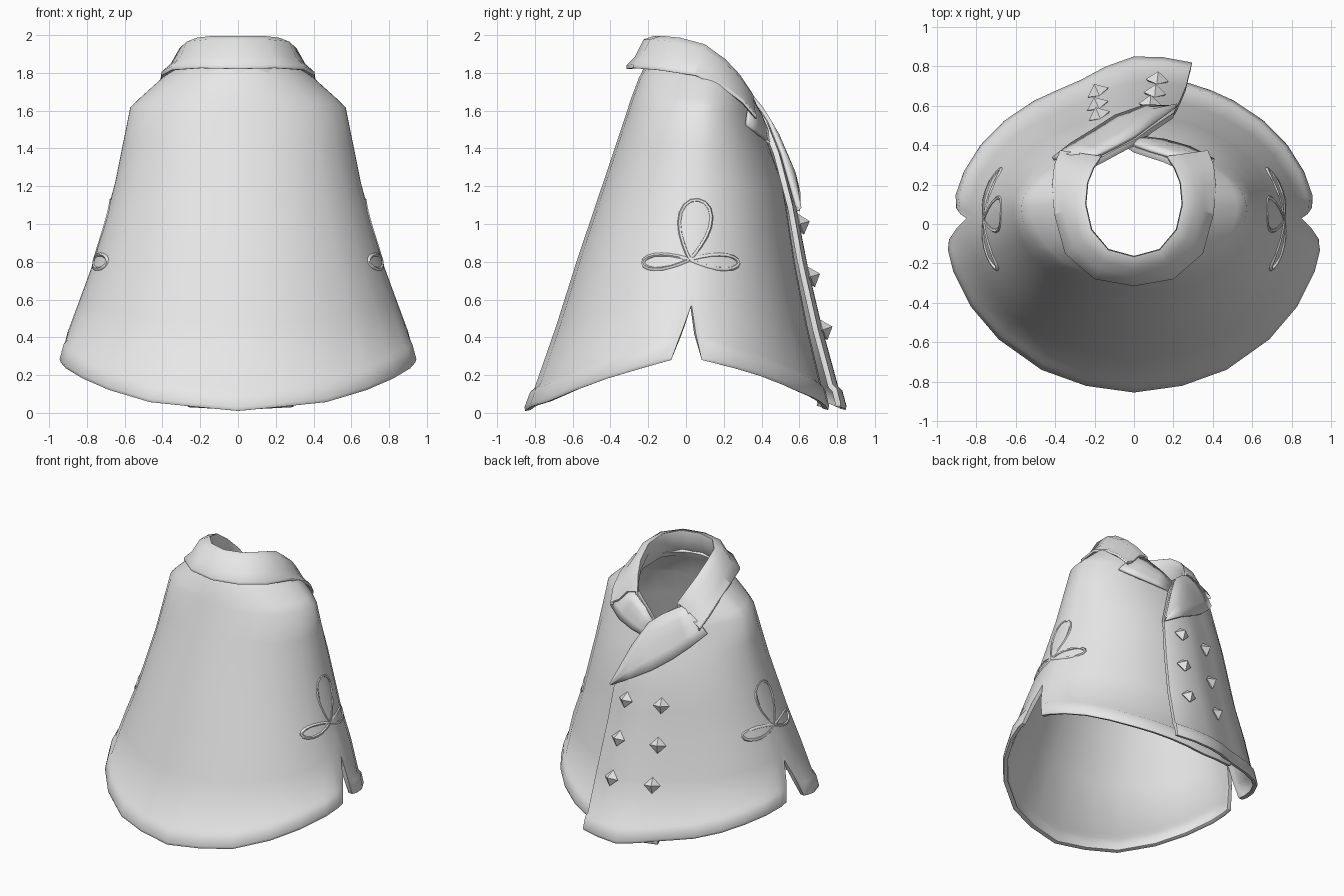
import bpy, bmesh, math
from mathutils import Vector

if "Cube" in bpy.data.objects:
    bpy.data.objects.remove(bpy.data.objects["Cube"])

cloth = bpy.data.materials.new("light_grey_cloth")
cloth.use_nodes = True
cloth.diffuse_color = (0.8, 0.8, 0.8, 1)
cloth.node_tree.nodes["Principled BSDF"].inputs["Base Color"].default_value = (0.8, 0.8, 0.8, 1)


def lerp_table(table, t):
    """Linear interpolation in rows of (key, values...)."""
    if t <= table[0][0]:
        return table[0][1:]
    for p, q in zip(table, table[1:]):
        if t <= q[0]:
            f = (t - p[0]) / (q[0] - p[0])
            return [a + (b - a) * f for a, b in zip(p[1:], q[1:])]
    return table[-1][1:]


# height, half width, plain-side y, buttoned-side y, centre y
RINGS = [(0, 1.0, -.85, .75, 0), (.3, .94, -.74, .68, 0), (.42, .905, -.70, .65, 0),
         (.8, .765, -.58, .575, .02), (1.2, .655, -.445, .515, .05), (1.62, .57, -.305, .365, .08),
         (1.76, .42, -.26, .33, .09), (1.85, .30, -.2, .3, .1)]
# angle from the plain side, hem height
HEM = [(0, .01), (30, .06), (60, .19), (84, .28), (92, .57), (97, .28),
       (120, .21), (145, .11), (180, .015), (196, .03)]
# angle, height of the neck and roll line
TOP = [(100, 1.84), (130, 1.80), (152, 1.72), (170, 1.63), (180, 1.55), (188, 1.38), (196, 1.10)]


def on_body(deg, z, out=0.0):
    """Point on the garment; negative angles past 158 ride over as the flap."""
    w, y0, y1, c = lerp_table(RINGS, z)
    if abs(deg) > 92:
        w *= 1 - .035 * min(max((.6 - z) / .3, 0), 1)
    a = math.radians(deg)
    f = min(max((-deg - 158) / 26, 0), 1)
    out += (.1 - .04 * z) * f * f * (3 - 2 * f)
    x, y = math.sin(a), -math.cos(a)
    depth = y1 - c if y > 0 else c - y0
    return Vector((w * x + out * x, c + depth * y + out * y, z))


def finish(ob, angle=40, smooth=True):
    ob.data.materials.append(cloth)
    if smooth:
        bpy.ops.object.select_all(action='DESELECT')
        ob.select_set(True)
        bpy.context.view_layer.objects.active = ob
        bpy.ops.object.shade_smooth_by_angle(angle=math.radians(angle))
    return ob


def sheet(name, columns, thick, flip=False, bevel=0.0):
    """Cloth sheet from columns of points running top to bottom."""
    n = len(columns[0])
    verts = [p for col in columns for p in col]
    faces = []
    for i in range(len(columns) - 1):
        for j in range(n - 1):
            k = i * n + j
            f = (k + 1, k + n + 1, k + n, k)
            faces.append(f[::-1] if flip else f)
    me = bpy.data.meshes.new(name)
    me.from_pydata(verts, [], faces)
    ob = bpy.data.objects.new(name, me)
    bpy.context.collection.objects.link(ob)
    s = ob.modifiers.new("thickness", 'SOLIDIFY')
    s.thickness, s.offset = thick, -1
    if bevel:
        b = ob.modifiers.new("soft_rim", 'BEVEL')
        b.width, b.segments, b.angle_limit = bevel, 2, math.radians(50)
    return finish(ob, 60)


# Coat body: one wrapped sheet with a raised hem band and side vents
half = [0, 14, 28, 44, 58, 72, 80, 84, 88, 92, 94.5, 97, 102, 112, 124, 136, 148, 156,
        164, 172, 180, 188, 196]
columns = []
for deg in [-a for a in half[:0:-1]] + half:
    top, hem = lerp_table(TOP, abs(deg))[0], lerp_table(HEM, abs(deg))[0]
    col = []
    for level in (1.80, 1.74, 1.63, 1.585, 1.4, 1.2, 1.0, .8):
        z = level + (top - 1.80) * (level - .7) / 1.1
        col.append(on_body(deg, z))
    last = col[-1].z
    col.append(on_body(deg, (last + hem + .12) / 2))
    band = .016 if hem < .275 else 0
    for rise, out in ((.12, 0), (.10, band), (.02, band), (0, band / 3)):
        col.append(on_body(deg, hem + rise, out))
    columns.append(col)
sheet("coat_body", columns, .03, bevel=.008)

# Turned-down collar: fold line and outer edge, mirrored
FOLD = [(0, -.165, 1.985), (.13, -.13, 1.985), (.215, -.03, 1.975), (.245, .1, 1.94),
        (.235, .21, 1.86), (.205, .285, 1.78), (.165, .345, 1.69)]
EDGE = [(0, -.315, 1.82), (.2, -.28, 1.825), (.35, -.15, 1.815), (.405, .05, 1.785),
        (.415, .2, 1.715), (.405, .3, 1.64), (.375, .375, 1.555)]
columns = []
for fold, edge in zip(FOLD, EDGE):
    f, e = Vector(fold), Vector(edge)
    out = Vector((e.x - f.x, e.y - f.y, 0))
    columns.append([f + out * .35 - Vector((0, 0, .2)), f - out * .02 - Vector((0, 0, .06)),
                    f + Vector((0, 0, .012)), f + out * .4 - Vector((0, 0, .008)),
                    f.lerp(e, .6) + out * .1, e + Vector((0, 0, .02)), e])
mirrored = [[Vector((-p.x, p.y, p.z)) for p in col] for col in columns[:0:-1]]
sheet("collar", mirrored + columns, .022, bevel=.006)

# Lapels: roll line down to the pointed outer edge
ROLL = [(154, 1.70), (163, 1.665), (172, 1.62), (180, 1.55), (188, 1.38), (196, 1.10)]
POINT = [(138, 1.53), (150, 1.43), (161, 1.335), (172, 1.25), (184, 1.165), (196, 1.07)]
for side, name in ((-1, "outer_lapel"), (1, "under_lapel")):
    columns = []
    for i, ((a0, z0), (a1, z1)) in enumerate(zip(ROLL, POINT)):
        if side > 0 and i > 3:
            break
        width = 1 if side < 0 else 1 - .2 * i
        col = []
        for k in range(5):
            t = k / 4 * width
            lift = .014 + .024 * math.sin(math.pi * min(k / 4 + .15, 1)) + .02 * t
            lift *= 1 if side < 0 else .7
            col.append(on_body(side * (a0 + (a1 - a0) * t), z0 + (z1 - z0) * t, lift))
        columns.append(col)
    sheet(name, columns, .02, flip=side < 0)

# Diamond buttons in two columns on the flap
for z, angles in ((1.0, (-166, -186)), (.72, (-167, -187)), (.44, (-168.5, -187))):
    for deg in angles:
        p = on_body(deg, z, .006)
        up = on_body(deg, z + .05) - p
        across = on_body(deg + 2, z) - on_body(deg - 2, z)
        normal = across.cross(up).normalized()
        me = bpy.data.meshes.new("button")
        bm = bmesh.new()
        bmesh.ops.create_uvsphere(bm, u_segments=4, v_segments=2, radius=.058)
        bm.to_mesh(me)
        bm.free()
        ob = bpy.data.objects.new("button", me)
        bpy.context.collection.objects.link(ob)
        ob.location = p
        ob.scale = (1, 1, .85)
        ob.rotation_mode = 'QUATERNION'
        ob.rotation_quaternion = normal.to_track_quat('Z', 'Y')
        finish(ob, smooth=False)


def side_point(side, y, z):
    """Point on the side of the body at a given y and height."""
    w, y0, y1, c = lerp_table(RINGS, z)
    depth = y1 - c if y > c else c - y0
    return on_body(side * math.degrees(math.acos((c - y) / depth)), z, -.006)


# Corded trefoil above each vent: direction, length, width of each loop
LOOPS = ((82, .32, .11), (184, .25, .05), (-4, .26, .05))
for side in (-1, 1):
    cu = bpy.data.curves.new("trefoil_cord", 'CURVE')
    cu.dimensions, cu.bevel_depth, cu.bevel_resolution = '3D', .012, 1
    for direction, length, width in LOOPS:
        d = math.radians(direction)
        sp = cu.splines.new('POLY')
        n = 18
        sp.points.add(n - 1)
        sp.use_cyclic_u = True
        for i in range(n):
            u = 2 * math.pi * i / n
            along = (1 - math.cos(u)) / 2
            across = width * math.sin(u) * math.sqrt(along)
            y = .02 + length * along * math.cos(d) - across * math.sin(d)
            z = .81 + length * along * math.sin(d) + across * math.cos(d)
            sp.points[i].co = (*side_point(side, y, z), 1)
    ob = bpy.data.objects.new("trefoil_cord", cu)
    bpy.context.collection.objects.link(ob)
    bpy.ops.object.select_all(action='DESELECT')
    ob.select_set(True)
    bpy.context.view_layer.objects.active = ob
    bpy.ops.object.convert(target='MESH')
    finish(bpy.context.view_layer.objects.active, 60)
